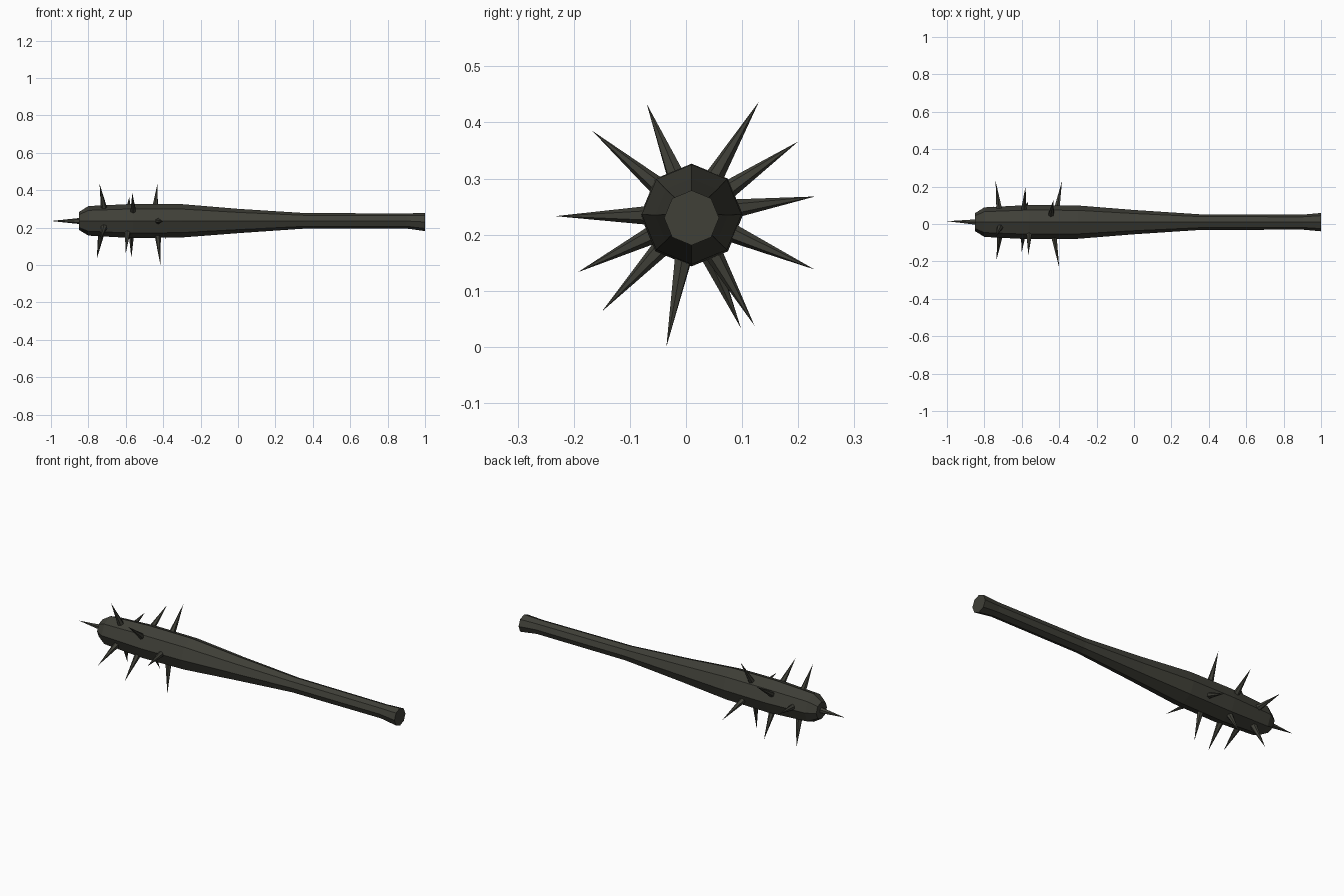
import bpy, bmesh, math
from mathutils import Vector

if "Cube" in bpy.data.objects:
    bpy.data.objects.remove(bpy.data.objects["Cube"])

CY, CZ = 0.01, 0.235          # long axis of the club

mat = bpy.data.materials.new("dark olive wood")
mat.diffuse_color = (0.05, 0.05, 0.039, 1)
mat.use_nodes = True
mat.node_tree.nodes["Principled BSDF"].inputs["Base Color"].default_value = mat.diffuse_color


def finish(name, bm):
    bmesh.ops.recalc_face_normals(bm, faces=bm.faces)
    mesh = bpy.data.meshes.new(name)
    bm.to_mesh(mesh)
    bm.free()
    mesh.materials.append(mat)
    ob = bpy.data.objects.new(name, mesh)
    bpy.context.collection.objects.link(ob)


# Eight-sided club body: (x, radius, centre z) stations from head to grip
stations = [(-0.85, 0.048, 0.235), (-0.80, 0.079, 0.236), (-0.56, 0.0915, 0.235),
            (-0.30, 0.089, 0.236), (0.0, 0.065, 0.235), (0.35, 0.042, 0.236),
            (0.90, 0.040, 0.235), (1.0, 0.049, 0.230)]
bm = bmesh.new()
rings = []
for x, r, z in stations:
    rings.append([bm.verts.new((x, CY + r * math.cos(i * math.pi / 4),
                                z + r * math.sin(i * math.pi / 4))) for i in range(8)])
for a, b in zip(rings, rings[1:]):
    for i in range(8):
        j = (i + 1) % 8
        bm.faces.new((a[i], a[j], b[j], b[i]))
bm.faces.new(rings[0])
bm.faces.new(rings[-1])
finish("club_body", bm)


def spike(name, base, tip, radius=0.018, sides=6):
    base, tip = Vector(base), Vector(tip)
    axis = tip - base
    bm = bmesh.new()
    bmesh.ops.create_cone(bm, cap_ends=True, segments=sides, radius1=radius,
                          radius2=0, depth=axis.length)
    bmesh.ops.remove_doubles(bm, verts=bm.verts, dist=1e-5)
    m = axis.to_track_quat('Z', 'Y').to_matrix().to_4x4()
    m.translation = (base + tip) / 2
    bmesh.ops.transform(bm, matrix=m, verts=bm.verts)
    finish(name, bm)


# Radial spikes: (base x, tip x, tip y, tip z)
spikes = [(-0.715, -0.74, -0.07, 0.433), (-0.715, -0.735, -0.193, 0.133),
          (-0.73, -0.755, 0.098, 0.033), (-0.72, -0.74, 0.23, 0.268),
          (-0.56, -0.565, -0.167, 0.385), (-0.59, -0.60, -0.15, 0.063),
          (-0.57, -0.57, 0.122, 0.038), (-0.59, -0.58, 0.20, 0.366),
          (-0.43, -0.40, -0.233, 0.233), (-0.43, -0.415, -0.035, 0.0),
          (-0.415, -0.385, 0.229, 0.138), (-0.445, -0.43, 0.13, 0.437)]
for n, (bx, tx, ty, tz) in enumerate(spikes, 1):
    out = Vector((0, ty - CY, tz - CZ)).normalized() * 0.065
    spike(f"spike_{n}", (bx, CY + out.y, CZ + out.z), (tx, ty, tz))

# Spike on the end of the head
spike("tip_spike", (-0.83, CY, CZ), (-1.0, 0.015, CZ))
